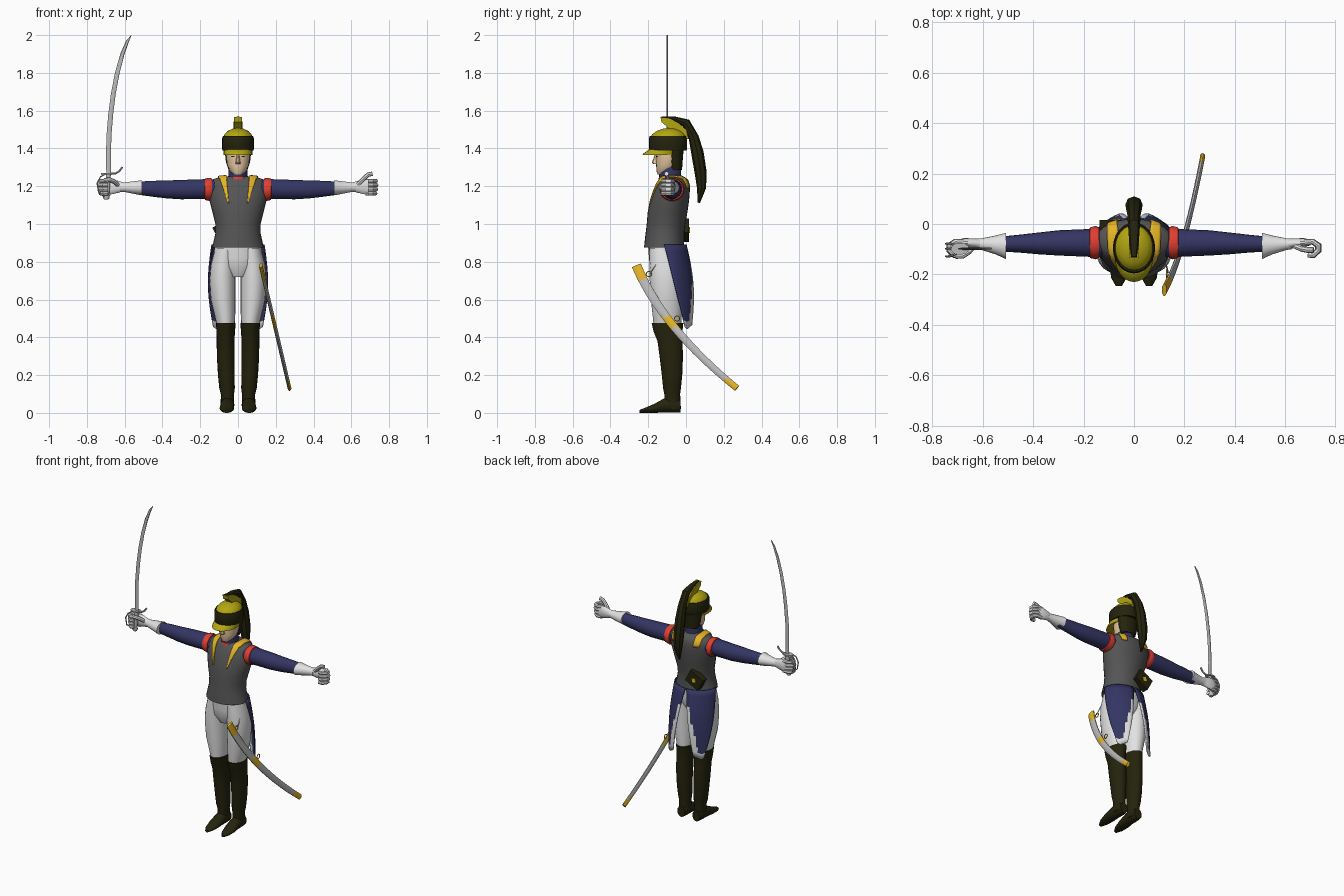
import bpy, bmesh, math
from mathutils import Vector as V, Matrix
from mathutils.bvhtree import BVHTree

X, Y, Z = V((1, 0, 0)), V((0, 1, 0)), V((0, 0, 1))


def mat(name, r, g, b):
    m = bpy.data.materials.new(name)
    m.diffuse_color = (r, g, b, 1)
    return m


BLACK = mat("olive black", .018, .017, .004)
BLUE = mat("navy blue", .034, .036, .125)
GREY = mat("dark steel", .09, .09, .09)
WHITE = mat("off white", .76, .76, .76)
BRASS = mat("helmet brass", .45, .38, .006)
GOLD = mat("gold trim", .78, .46, .02)
RED = mat("red", .75, .05, .03)
SKIN = mat("skin", .80, .58, .36)
STEEL = mat("bright steel", .50, .50, .50)


def finish(name, bm, m, angle=40):
    bmesh.ops.recalc_face_normals(bm, faces=bm.faces)
    me = bpy.data.meshes.new(name)
    bm.to_mesh(me)
    bm.free()
    me.materials.append(m)
    me.polygons.foreach_set("use_smooth", [True] * len(me.polygons))
    me.set_sharp_from_angle(angle=math.radians(angle))
    ob = bpy.data.objects.new(name, me)
    bpy.context.collection.objects.link(ob)
    return ob


def sweep(name, secs, m, ref=X, axis=None, n=16, angle=40):
    """Skin elliptical sections (centre, half along ref, half across)."""
    bm = bmesh.new()
    pts = [V(s[0]) for s in secs]
    rings = []
    for i, (p, a, b) in enumerate(secs):
        t = axis or (pts[min(i + 1, len(pts) - 1)] - pts[max(i - 1, 0)]).normalized()
        v = t.cross(ref).normalized()
        u = v.cross(t)
        rings.append([bm.verts.new(pts[i] + u * a * math.cos(k * math.tau / n)
                                   + v * b * math.sin(k * math.tau / n)) for k in range(n)])
    for r, q in zip(rings, rings[1:]):
        for k in range(n):
            bm.faces.new((r[k], r[(k + 1) % n], q[(k + 1) % n], q[k]))
    bm.faces.new(rings[0])
    bm.faces.new(rings[-1])
    return finish(name, bm, m, angle)


def stack(name, rows, m, s=1, n=20, angle=40):
    """Vertical loft from rows (z, x, y, rx, ry)."""
    return sweep(name, [((s * x, y, z), rx, ry) for z, x, y, rx, ry in rows], m, X, Z, n, angle)


def rod(name, pts, r, m, ref=Y, n=6):
    return sweep(name, [(p, r, r) for p in pts], m, ref, None, n)


def box(name, loc, size, m, tilt=0):
    bm = bmesh.new()
    bmesh.ops.create_cube(bm, size=1, matrix=Matrix.Translation(loc)
                          @ Matrix.Rotation(tilt, 4, 'Y') @ Matrix.Diagonal((*size, 1)))
    return finish(name, bm, m)


def sheet(name, fn, nu, nv, m, thick, white=None):
    """Grid from fn(u, v), thickened; white(u, v) picks the second colour."""
    bm = bmesh.new()
    g = [[bm.verts.new(fn(i / nu, j / nv)) for i in range(nu + 1)] for j in range(nv + 1)]
    for j in range(nv):
        for i in range(nu):
            f = bm.faces.new((g[j][i], g[j][i + 1], g[j + 1][i + 1], g[j + 1][i]))
            f.material_index = int(bool(white and white((i + .5) / nu, (j + .5) / nv)))
    ob = finish(name, bm, m)
    ob.data.materials.append(WHITE)
    mod = ob.modifiers.new("thickness", 'SOLIDIFY')
    mod.thickness, mod.offset = thick, 0
    return ob


# Cuirass
cuirass = stack("cuirass", [(.875, 0, -.115, .137, .107), (.90, 0, -.115, .131, .105),
    (.95, 0, -.112, .120, .102), (1.0, 0, -.106, .120, .102), (1.06, 0, -.098, .135, .105),
    (1.12, 0, -.088, .150, .104), (1.17, 0, -.078, .157, .098), (1.21, 0, -.070, .156, .090),
    (1.235, 0, -.067, .138, .078), (1.25, 0, -.072, .095, .062), (1.253, 0, -.08, .05, .05)], GREY, n=28)
tree = BVHTree.FromPolygons([v.co for v in cuirass.data.vertices],
                            [p.vertices[:] for p in cuirass.data.polygons])

# Collar, head, hair
stack("collar", [(1.22, 0, -.082, .056, .060), (1.26, 0, -.084, .050, .058), (1.30, 0, -.086, .050, .058)], BLUE)
stack("collar_edge", [(1.235, 0, -.082, .060, .064), (1.25, 0, -.082, .056, .061)], RED)
stack("head", [(1.262, 0, -.122, .024, .028), (1.28, 0, -.112, .042, .044), (1.31, 0, -.100, .057, .058),
    (1.35, 0, -.094, .063, .066), (1.40, 0, -.092, .066, .068)], SKIN)
stack("nose", [(1.318, 0, -.158, .013, .016), (1.325, 0, -.162, .013, .019), (1.37, 0, -.156, .006, .008)], SKIN, n=8)
stack("hair", [(1.285, 0, -.055, .050, .034), (1.33, 0, -.058, .064, .040), (1.40, 0, -.060, .072, .048)], BLACK)

# Helmet
stack("visor", [(1.366, 0, -.130, .076, .100), (1.372, 0, -.128, .076, .100), (1.40, 0, -.100, .076, .088)], BRASS, n=24)
stack("fur_band", [(1.388, 0, -.095, .081, .097), (1.395, 0, -.095, .084, .101), (1.455, 0, -.095, .084, .101),
    (1.467, 0, -.095, .079, .096)], BLACK, n=24)
stack("helmet_dome", [(1.45, 0, -.095, .079, .096), (1.475, 0, -.093, .072, .086), (1.492, 0, -.09, .056, .066),
    (1.504, 0, -.088, .030, .036), (1.508, 0, -.088, .004, .005)], BRASS, n=24)
bm = bmesh.new()
crest = [(-.135, 1.566), (-.09, 1.56), (-.04, 1.535), (.0, 1.50), (.015, 1.45), (-.02, 1.455),
         (-.08, 1.49), (-.10, 1.515), (-.13, 1.54)]
f = bm.faces.new([bm.verts.new((-.02, y, z)) for y, z in crest])
ext = bmesh.ops.extrude_face_region(bm, geom=[f])
bmesh.ops.translate(bm, vec=(.04, 0, 0), verts=[g for g in ext['geom'] if isinstance(g, bmesh.types.BMVert)])
finish("crest", bm, BRASS, 30)
sweep("horsehair_plume", [((0, y, z), w, t) for y, z, w, t in [
    (-.13, 1.565, .012, .004), (-.06, 1.556, .020, .013), (.0, 1.535, .024, .024), (.04, 1.46, .027, .027),
    (.06, 1.38, .032, .033), (.078, 1.27, .034, .032), (.082, 1.19, .026, .024), (.068, 1.112, .005, .006)]],
    BLACK, n=8, angle=25)

# Hips
stack("hips", [(.72, 0, -.105, .05, .06), (.77, 0, -.105, .115, .085), (.82, 0, -.106, .132, .090),
    (.90, 0, -.11, .120, .092)], WHITE)

for s, side in ((-1, "right"), (1, "left")):
    # Legs and boots
    stack(side + "_trouser_leg", [(.45, .065, -.098, .046, .072), (.50, .068, -.099, .053, .076),
        (.60, .079, -.102, .066, .084), (.70, .082, -.104, .069, .088), (.78, .079, -.105, .066, .089),
        (.87, .066, -.108, .056, .084)], WHITE, s)
    stack(side + "_boot", [(.02, .056, -.070, .036, .043), (.10, .056, -.073, .035, .042),
        (.13, .058, -.074, .041, .047), (.20, .062, -.074, .044, .054), (.30, .065, -.078, .047, .062),
        (.38, .066, -.085, .047, .066), (.43, .065, -.095, .049, .076), (.475, .064, -.098, .052, .084)], BLACK, s)
    sweep(side + "_foot", [((s * x, y, z), a, b) for x, y, z, a, b in [
        (.056, -.028, .036, .028, .036), (.056, -.06, .042, .037, .042), (.057, -.115, .039, .037, .039),
        (.059, -.165, .025, .039, .025), (.060, -.215, .014, .030, .014), (.060, -.246, .008, .012, .008)]],
        BLACK, X, Y, 14)

    # Coat tails with white turnbacks
    def tail(u, v, s=s):
        a = math.radians(-4 + 92 * u)
        top = V((.138 * math.cos(a), -.108 + .108 * math.sin(a), .89))
        low = V((.130 - .055 * u, -.004 + .034 * u, .445 + .03 * abs(u - .3)))
        p = top.lerp(low, v)
        bulge = math.sin(math.pi * v)
        return V((s * (p.x + .022 * bulge * (1 - u)), p.y + .022 * bulge * u, p.z))
    sheet(side + "_coat_tail", tail, 10, 12, BLUE, .007, lambda u, v: u > 1.08 - .5 * v or v > .93)

    # Sleeve, shoulder trim and gauntlet
    def along(name, rows, m, n=18, s=s):
        sweep(side + name, [((s * x, y, z), a, b) for x, y, z, a, b in rows], m, Y, X, n)
    along("_sleeve", [(.11, -.075, 1.185, .055, .05), (.18, -.075, 1.185, .055, .053), (.30, -.075, 1.182, .050, .052),
        (.38, -.077, 1.183, .043, .048), (.46, -.078, 1.187, .035, .042), (.54, -.08, 1.19, .029, .034)], BLUE)
    along("_shoulder_trim", [(.138, -.073, 1.184, .060, .058), (.152, -.074, 1.183, .066, .062),
        (.174, -.074, 1.184, .061, .058), (.177, -.074, 1.184, .054, .050)], RED)
    along("_gauntlet_cuff", [(.508, -.087, 1.193, .052, .039), (.55, -.083, 1.193, .037, .034),
        (.605, -.080, 1.195, .023, .025), (.625, -.079, 1.196, .021, .026)], WHITE)
    along("_palm", [(.61, -.079, 1.196, .020, .025), (.64, -.076, 1.197, .019, .034),
        (.675, -.073, 1.198, .017, .043), (.70, -.074, 1.196, .011, .040)], WHITE, 14)
    # Curled fingers and thumb
    for i in range(4):
        z, k = 1.162 + .022 * i, (.93, 1, 1.02, .97)[i]
        path = [(.675, -.072), (.71, -.070), (.732, -.085), (.732, -.105), (.712, -.124), (.69, -.122)]
        rod(side + "_finger", [(s * (.675 + (x - .675) * k), y, z) for x, y in path], .0115, WHITE, Z, 8)
    thumb = ([(.635, -.085, 1.21), (.665, -.098, 1.24), (.69, -.103, 1.262), (.712, -.103, 1.266)] if s > 0 else
             [(.635, -.085, 1.205), (.655, -.110, 1.225), (.68, -.126, 1.235), (.708, -.126, 1.232)])
    rod(side + "_thumb", [(s * x, y, z) for x, y, z in thumb], .012, WHITE, Y, 8)

    # Gold shoulder strap laid on the cuirass, pointed at the front
    line = [V(p) for p in [(.09, .03, 1.19), (.088, -.02, 1.26), (.088, -.08, 1.27), (.082, -.14, 1.25),
                           (.068, -.18, 1.18), (.052, -.20, 1.11)]]

    def strap(u, v, s=s):
        i = min(int(v * 5), 4)
        p = line[i].lerp(line[i + 1], v * 5 - i)
        w = .021 * min(1, (1 - v) * 2.2) + .002
        p.x = s * (p.x + w * (2 * u - 1))
        co, no, _, _ = tree.find_nearest(p)
        return co + no * .004
    sheet(side + "_shoulder_strap", strap, 4, 20, GOLD, .006)
    box(side + "_eye", (s * .026, -.155, 1.357), (.016, .008, .006), BLACK)

# Cartridge box on the back
box("cartridge_box", (-.07, -.006, .968), (.105, .044, .085), BLACK, math.radians(-28))
box("cartridge_box_badge", (-.07, .017, .968), (.025, .006, .025), GOLD, math.radians(17))

# Scabbard with gold fittings


def scab(z):
    t = .78 - z
    return V((.12 + .235 * t, -.262 + .407 * t + .633 * t * t, z))


scabbard = sweep("scabbard", [(scab(.78 - .65 * i / 26), .010, .027 - .009 * i / 26) for i in range(27)],
                 STEEL, X, None, 10)
scabbard.data.materials.append(GOLD)
for p in scabbard.data.polygons:
    if p.center.z > .705 or .45 < p.center.z < .51 or p.center.z < .175:
        p.material_index = 1
for i, z in enumerate((.715, .48)):
    c = scab(z) + V((-.006, .036, .02))
    rod("scabbard_ring", [c + V((0, .014 * math.cos(a), .014 * math.sin(a)))
        for a in [k * math.tau / 10 for k in range(11)]], .003, GOLD, X)
rod("scabbard_sling", [scab(.715) + V((0, .04, .02)), (.125, -.15, .80), (.115, -.13, .87)], .003, WHITE, X)

# Sabre blade
blade = [(-.684, 1.26, .013), (-.686, 1.36, .013), (-.683, 1.47, .013), (-.674, 1.58, .013), (-.660, 1.69, .0125),
         (-.639, 1.80, .012), (-.612, 1.90, .011), (-.586, 1.965, .008), (-.565, 2.0, .001)]
sweep("sabre_blade", [((x, -.098, z), .004, w) for x, z, w in blade], STEEL, Y, None, 8, 30)
# Sabre hilt and guard
rod("sabre_grip", [(-.697, -.098, 1.135), (-.69, -.098, 1.20), (-.685, -.098, 1.268)], .013, STEEL, Y, 10)
stack("sabre_pommel", [(1.13, -.697, -.098, .012, .012), (1.14, -.697, -.098, .018, .016),
    (1.155, -.696, -.098, .014, .014)], STEEL, n=10)
stack("sabre_guard_plate", [(1.262, -.69, -.098, .036, .024), (1.270, -.69, -.098, .036, .024)], STEEL, n=14)
rod("sabre_quillon", [(-.68, -.098, 1.267), (-.648, -.098, 1.268), (-.628, -.098, 1.28), (-.612, -.098, 1.302)],
    .006, STEEL)
for dy in (-.03, 0, .02):
    rod("sabre_guard_bar", [(-.70, -.098 + dy * .6, 1.266), (-.728, -.098 + dy, 1.25), (-.746, -.098 + dy, 1.215),
        (-.738, -.098 + dy, 1.17), (-.70, -.098, 1.137)], .004, STEEL)
